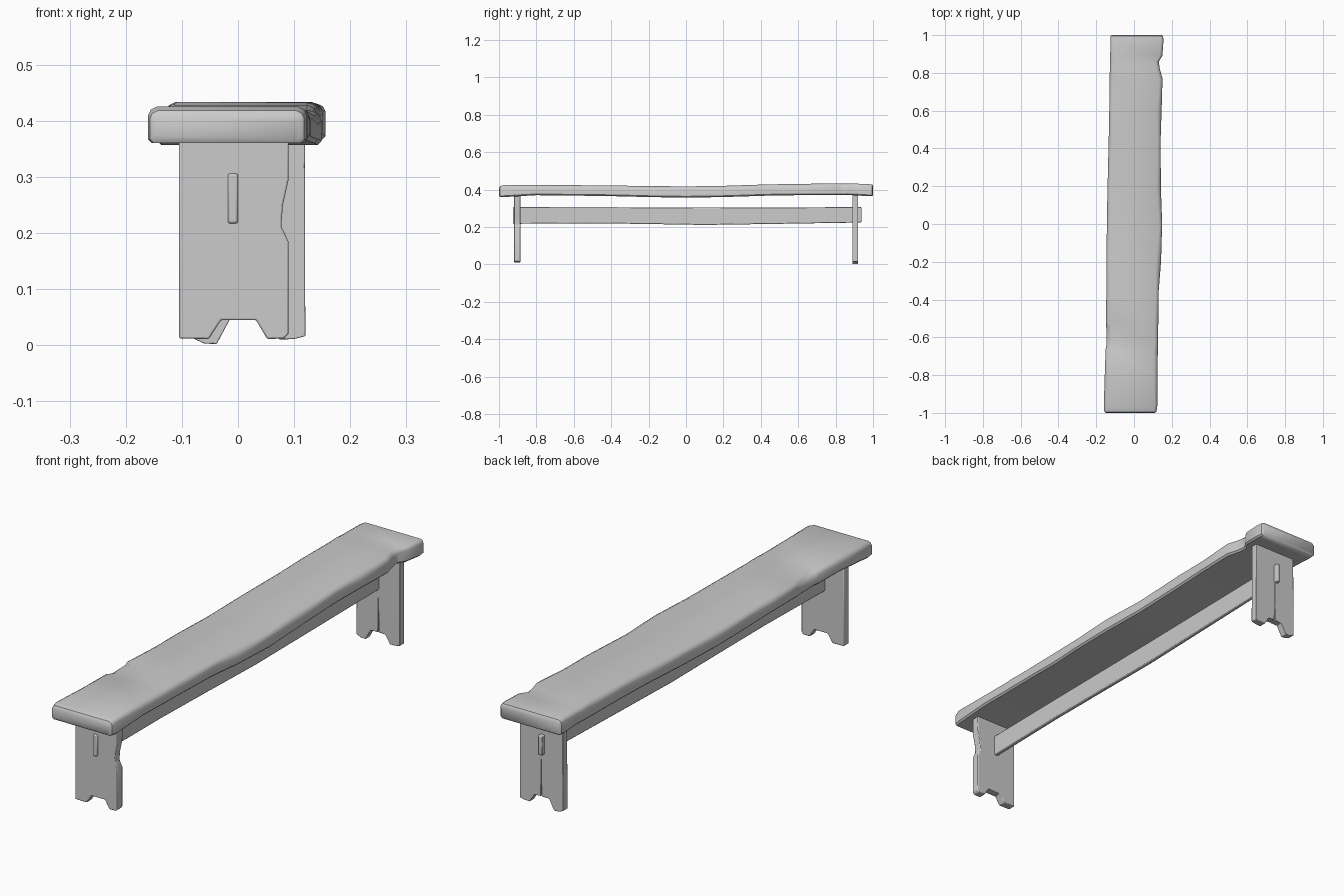
import bpy, bmesh, math

cube = bpy.data.objects.get("Cube")
if cube:
    bpy.data.objects.remove(cube, do_unlink=True)

wood = bpy.data.materials.new("grey wood")
wood.use_nodes = True
GREY = (0.6, 0.6, 0.6, 1)
wood.diffuse_color = GREY
wood.node_tree.nodes["Principled BSDF"].inputs["Base Color"].default_value = GREY


def finish(name, bm, bevel=0.0, angle=35):
    """Turn a bmesh into a shaded object with an optional worn edge."""
    bmesh.ops.recalc_face_normals(bm, faces=bm.faces)
    mesh = bpy.data.meshes.new(name)
    bm.to_mesh(mesh)
    bm.free()
    mesh.materials.append(wood)
    obj = bpy.data.objects.new(name, mesh)
    bpy.context.collection.objects.link(obj)
    if bevel:
        mod = obj.modifiers.new("worn_edges", "BEVEL")
        mod.width = bevel
        mod.segments = 2
        mod.limit_method = "ANGLE"
    bpy.ops.object.select_all(action="DESELECT")
    bpy.context.view_layer.objects.active = obj
    obj.select_set(True)
    bpy.ops.object.shade_smooth_by_angle(angle=math.radians(angle))
    return obj


def loft(name, rings, bevel=0.0, angle=35):
    """Skin a list of closed rings and cap both ends."""
    bm = bmesh.new()
    loops = [[bm.verts.new(p) for p in ring] for ring in rings]
    count = len(loops[0])
    for a, b in zip(loops, loops[1:]):
        for i in range(count):
            j = (i + 1) % count
            bm.faces.new((a[i], a[j], b[j], b[i]))
    bm.faces.new(loops[0])
    bm.faces.new(loops[-1])
    return finish(name, bm, bevel, angle)


def plank_ring(y, left, right, low, high, cut_l, cut_r):
    """Plank section: worn upper corners, slightly eased lower corners."""
    e = 0.007
    return [(x, y, z) for x, z in (
        (left + e, low), (right - e, low), (right, low + e),
        (right, high - cut_r), (right - cut_r * 0.3, high - cut_r * 0.35),
        (right - cut_r, high), (left + cut_l, high),
        (left + cut_l * 0.3, high - cut_l * 0.35),
        (left, high - cut_l), (left, low + e))]


# Seat: y, left edge, right edge, underside, top, left wear, right wear
stations = (
    (-1, -.15, .11, .366, .408, .01, .01),
    (-.994, -.157, .118, .36, .418, .014, .014),
    (-.97, -.16, .123, .36, .425, .015, .015),
    (-.8, -.155, .125, .37, .425, .02, .02),
    (-.66, -.15, .126, .368, .424, .015, .02),
    (-.64, -.146, .127, .368, .424, .03, .018),
    (-.54, -.147, .128, .367, .423, .026, .02),
    (-.52, -.149, .129, .367, .423, .014, .02),
    (-.35, -.146, .131, .364, .421, .02, .016),
    (-.2, -.145, .143, .36, .419, .015, .026),
    (0, -.144, .149, .357, .417, .02, .016),
    (.2, -.14, .142, .36, .42, .016, .022),
    (.45, -.134, .141, .368, .428, .022, .016),
    (.6, -.131, .146, .37, .43, .016, .024),
    (.77, -.129, .151, .37, .433, .02, .018),
    (.82, -.128, .137, .37, .433, .016, .02),
    (.86, -.127, .131, .37, .432, .018, .018),
    (.89, -.126, .15, .37, .432, .016, .014),
    (.97, -.125, .156, .365, .43, .014, .014),
    (.995, -.124, .154, .365, .427, .012, .012),
    (1, -.119, .148, .369, .42, .01, .01))
loft("seat", [plank_ring(*s) for s in stations], angle=40)


def leg(name, y, thick, outline):
    """Upright board cut from a flat outline."""
    loft(name, [[(x, y + side * thick / 2, z) for x, z in outline]
                for side in (-1, 1)], bevel=0.003)


# Front leg with a chipped right edge
leg("front_leg", -.902, .034, (
    (-.105, .375), (-.105, .012), (-.052, .011), (-.03, .045), (.032, .045),
    (.052, .011), (.082, .012), (.09, .02), (.09, .185), (.077, .212),
    (.08, .25), (.09, .295), (.09, .375)))

# Back leg with a thin split rising from the foot cutout
leg("back_leg", .905, .03, (
    (-.078, .375), (-.08, .012), (-.06, .003), (-.038, .002), (-.015, .045),
    (.019, .046), (.021, .15), (.023, .046), (.052, .045),
    (.074, .01), (.1, .011), (.12, .016), (.119, .375)))

# Stretcher: runs through both legs and sags slightly at mid-length
rings = []
for y, low, high in ((-.926, .217, .306), (-.5, .22, .306), (-.2, .216, .305),
                     (.1, .211, .304), (.5, .217, .305), (.938, .224, .306)):
    x = .003 + y * .013
    rings.append([(x - .009, y, low), (x + .009, y, low),
                  (x + .009, y, high), (x - .009, y, high)])
loft("stretcher", rings, bevel=0.004)
